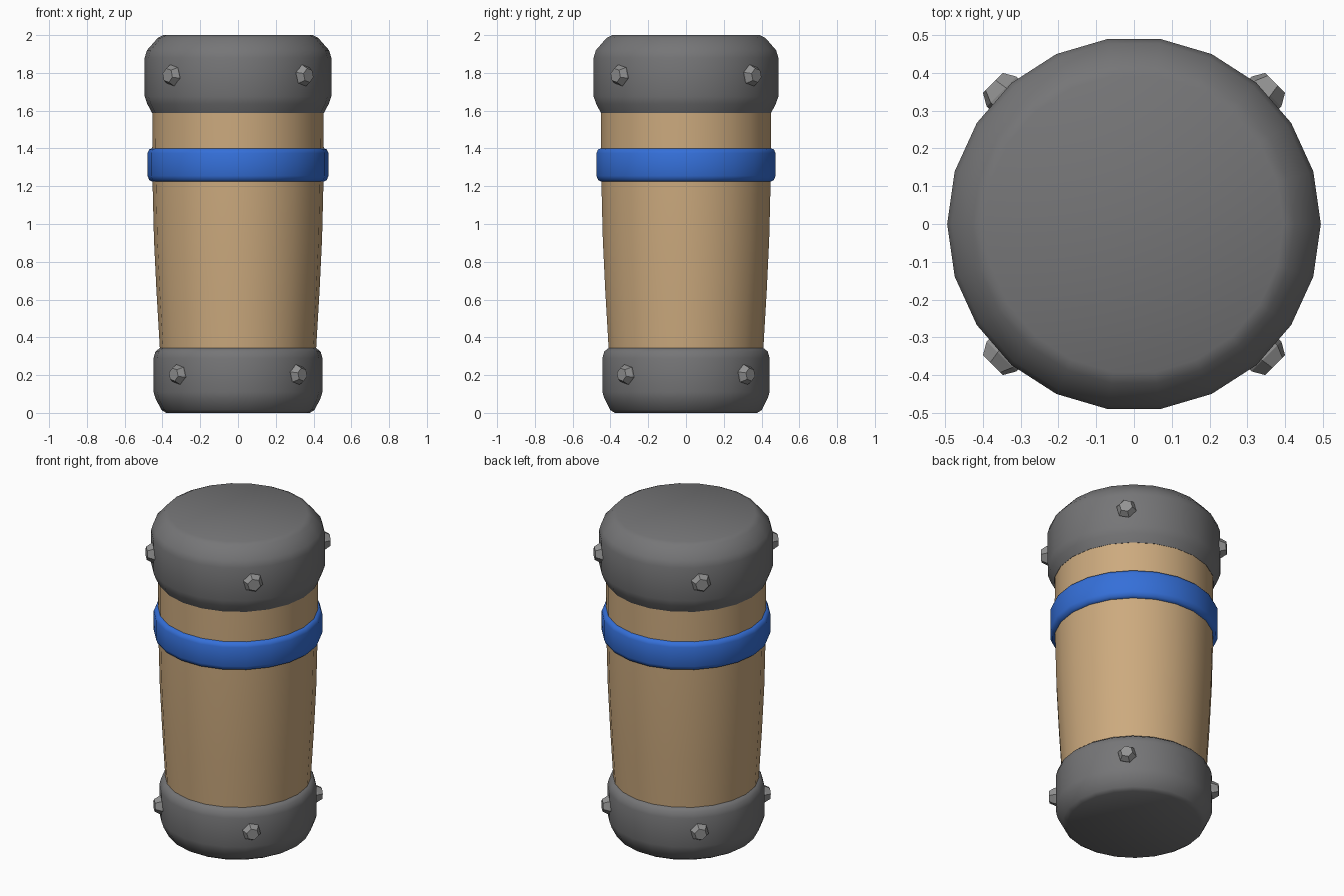
import bpy, bmesh
from math import cos, sin, pi, radians
from mathutils import Matrix

if "Cube" in bpy.data.objects:
    bpy.data.objects.remove(bpy.data.objects["Cube"])

SIDES = 22


def material(name, color):
    m = bpy.data.materials.new(name)
    m.diffuse_color = color
    m.use_nodes = True
    m.node_tree.nodes["Principled BSDF"].inputs["Base Color"].default_value = m.diffuse_color
    return m


def skin(bm, loops, ring=False):
    """Join successive vertex loops with quads; cap the ends unless it is a ring."""
    n = len(loops[0])
    pairs = list(zip(loops, loops[1:]))
    if ring:
        pairs.append((loops[-1], loops[0]))
    else:
        bm.faces.new(loops[0])
        bm.faces.new(loops[-1])
    for a, b in pairs:
        for i in range(n):
            j = (i + 1) % n
            bm.faces.new((a[i], a[j], b[j], b[i]))


def finish(name, bm, mat, smooth=None):
    bmesh.ops.recalc_face_normals(bm, faces=bm.faces[:])
    me = bpy.data.meshes.new(name)
    bm.to_mesh(me)
    bm.free()
    ob = bpy.data.objects.new(name, me)
    bpy.context.collection.objects.link(ob)
    me.materials.append(mat)
    if smooth:
        bpy.ops.object.select_all(action='DESELECT')
        ob.select_set(True)
        bpy.context.view_layer.objects.active = ob
        bpy.ops.object.shade_smooth_by_angle(angle=radians(smooth))
    return ob


def lathe(name, profile, mat, ring=False, smooth=50):
    """Spin an (r, z) profile around z."""
    bm = bmesh.new()
    skin(bm, [[bm.verts.new((r * cos(2 * pi * i / SIDES), r * sin(2 * pi * i / SIDES), z))
               for i in range(SIDES)] for r, z in profile], ring)
    return finish(name, bm, mat, smooth)


def bolts(name, base, z, r, mat):
    """Four chamfered hex studs pointing outward on the diagonals."""
    bm = bmesh.new()
    for k in range(4):
        place = (Matrix.Rotation(radians(45 + 90 * k), 4, 'Z')
                 @ Matrix.Translation((0, 0, z))
                 @ Matrix.Rotation(pi / 2, 4, 'Y')
                 @ Matrix.Rotation(radians(15), 4, 'Z'))
        skin(bm, [[bm.verts.new((place @ Matrix.Translation(
            (rr * cos(pi * i / 3), rr * sin(pi * i / 3), d))).translation) for i in range(6)]
            for rr, d in ((r, base - 0.05), (r, base), (r * 0.66, base + 0.033))])
    return finish(name, bm, mat)


tan = material("tan_shell", (0.604, 0.402, 0.209, 1))
blue = material("blue_band", (0.035, 0.16, 0.69, 1))
dark = material("dark_cap", (0.18, 0.18, 0.185, 1))
steel = material("bolt_grey", (0.29, 0.29, 0.29, 1))

# tapered body
lathe("body", [(0.405, 0.2), (0.414, 0.345), (0.432, 0.65), (0.445, 0.92),
               (0.452, 1.2), (0.454, 1.4), (0.453, 1.7)], tan)

# end caps with rounded shoulders
lathe("top_cap", [(0.455, 1.588), (0.480, 1.635), (0.494, 1.675), (0.494, 1.88),
                  (0.482, 1.92), (0.425, 1.985), (0.395, 2.0)], dark)
lathe("bottom_cap", [(0.380, 0.0), (0.405, 0.015), (0.436, 0.075), (0.447, 0.11),
                     (0.447, 0.29), (0.437, 0.325), (0.412, 0.345)], dark)

# coloured band around the body
lathe("band", [(0.44, 1.222), (0.455, 1.225), (0.470, 1.232), (0.479, 1.255), (0.479, 1.375),
               (0.470, 1.395), (0.455, 1.40), (0.44, 1.402)], blue, ring=True, smooth=60)

# studs on both caps
bolts("top_bolts", 0.495, 1.787, 0.058, steel)
bolts("bottom_bolts", 0.450, 0.203, 0.054, steel)
